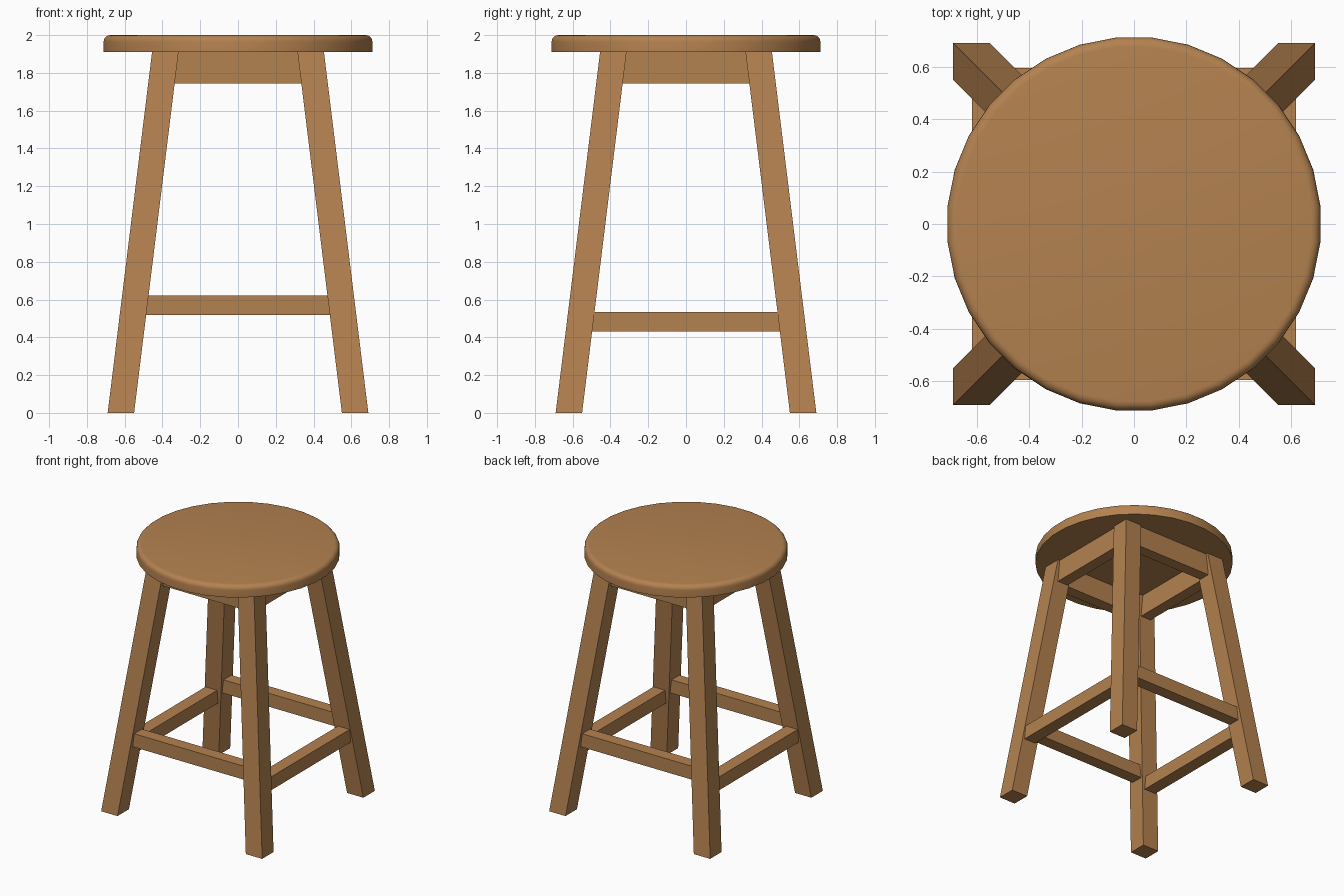
import bpy, bmesh, math
from mathutils import Matrix

cube = bpy.data.objects.get("Cube")
if cube:
    bpy.data.objects.remove(cube, do_unlink=True)

# Warm wood for the whole stool
wood = bpy.data.materials.new("warm_wood")
wood.use_nodes = True
colour = (0.456, 0.223, 0.08, 1)
wood.diffuse_color = colour
wood.node_tree.nodes["Principled BSDF"].inputs["Base Color"].default_value = colour

SEAT_BOTTOM = 1.91
LEG_WIDTH = 0.14
FOOT, HIP = 0.62, 0.385    # leg centre offsets at floor and seat


def add_object(name, bm):
    mesh = bpy.data.meshes.new(name)
    bm.to_mesh(mesh)
    bm.free()
    mesh.materials.append(wood)
    obj = bpy.data.objects.new(name, mesh)
    bpy.context.collection.objects.link(obj)
    return obj


def box(name, size, centre):
    bm = bmesh.new()
    bmesh.ops.create_cube(bm, size=1)
    bm.transform(Matrix.Translation(centre) @ Matrix.Diagonal((*size, 1)))
    return add_object(name, bm)


# Splayed legs: square posts sheared outward toward the floor
def leg(name, sx, sy):
    bm = bmesh.new()
    bmesh.ops.create_cube(bm, size=1)
    for v in bm.verts:
        top = v.co.z > 0
        offset = HIP if top else FOOT
        v.co.x = v.co.x * LEG_WIDTH + sx * offset
        v.co.y = v.co.y * LEG_WIDTH + sy * offset
        v.co.z = SEAT_BOTTOM if top else 0
    add_object(name, bm)


for sx, side in ((1, "left"), (-1, "right")):
    for sy, end in ((-1, "front"), (1, "back")):
        leg(f"{end}_{side}_leg", sx, sy)

# Aprons under the seat and stretchers near the floor, ends set into the legs
for s, end, side in ((-1, "front", "right"), (1, "back", "left")):
    box(f"{end}_apron", (0.76, 0.09, 0.165), (0, s * 0.393, 1.8275))
    box(f"{side}_apron", (0.09, 0.76, 0.165), (s * 0.393, 0, 1.8275))
    box(f"{end}_stretcher", (1.08, 0.096, 0.104), (0, s * 0.547, 0.57))
    box(f"{side}_stretcher", (0.1, 1.1, 0.104), (s * 0.568, 0, 0.483))

# Round seat with a softened upper rim
bm = bmesh.new()
bmesh.ops.create_cone(bm, cap_ends=True, segments=32, radius1=0.715,
                      radius2=0.715, depth=0.09)
bm.transform(Matrix.Translation((0, 0, 1.955)) @ Matrix.Rotation(math.pi / 32, 4, "Z"))
rim = [e for e in bm.edges if all(v.co.z > 1.99 for v in e.verts)]
bmesh.ops.bevel(bm, geom=rim, offset=0.036, segments=5, profile=0.5, affect="EDGES")
seat = add_object("seat", bm)
bpy.ops.object.select_all(action="DESELECT")
seat.select_set(True)
bpy.context.view_layer.objects.active = seat
bpy.ops.object.shade_smooth_by_angle(angle=math.radians(35))
